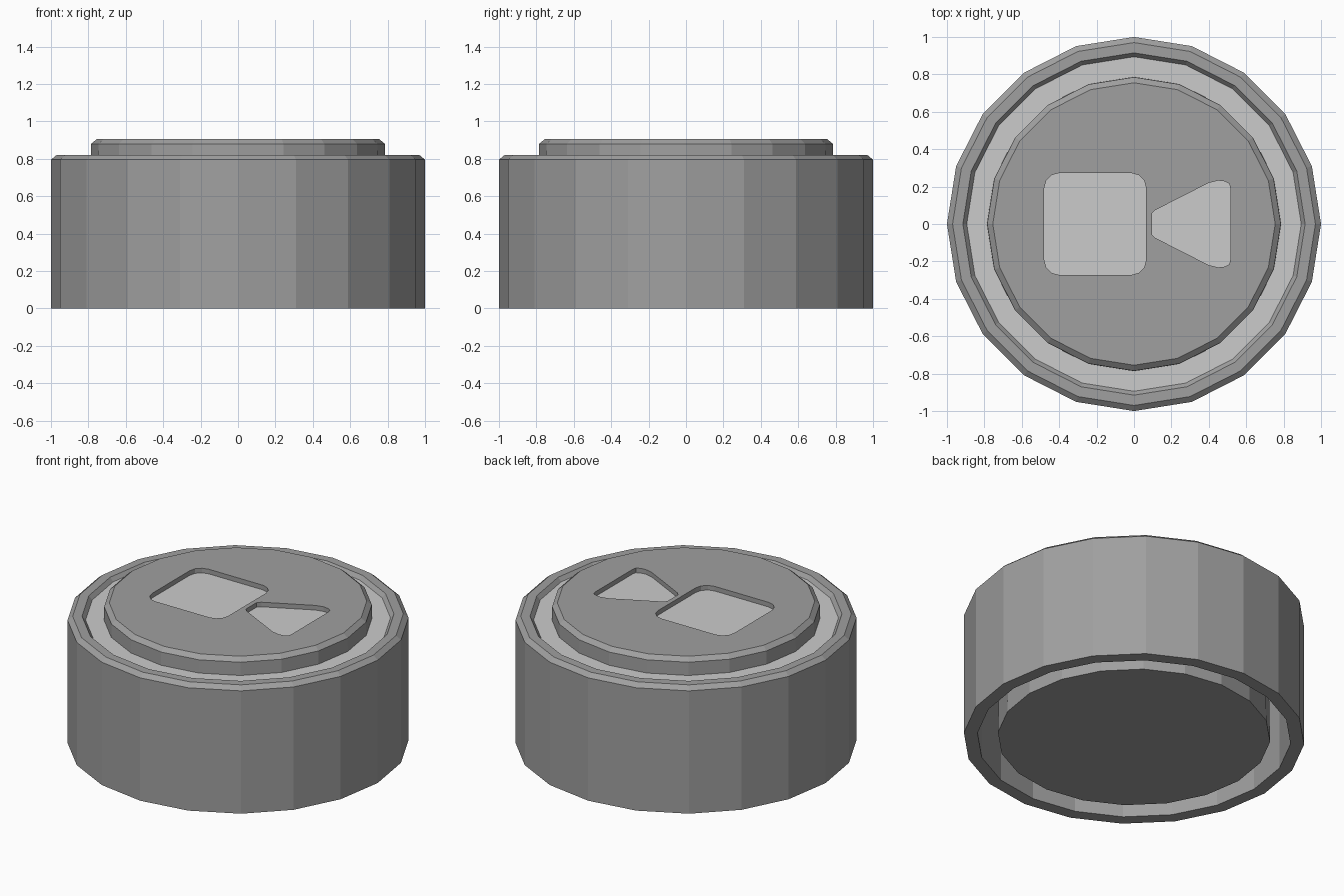
import bpy, bmesh, math

if "Cube" in bpy.data.objects:
    bpy.data.objects.remove(bpy.data.objects["Cube"])

SIDES = 20


def material(name, grey):
    m = bpy.data.materials.new(name)
    m.diffuse_color = (grey, grey, grey, 1)
    m.use_nodes = True
    m.node_tree.nodes["Principled BSDF"].inputs["Base Color"].default_value = m.diffuse_color
    return m


dark = material("dark_grey", 0.35)
light = material("light_grey", 0.8)


def finish(bm, name, mat):
    me = bpy.data.meshes.new(name)
    bm.to_mesh(me)
    bm.free()
    ob = bpy.data.objects.new(name, me)
    bpy.context.collection.objects.link(ob)
    me.materials.append(mat)
    return ob


def lathe(name, profile, mat, closed=False, caps=False):
    """Revolve (radius, z) points listed from the outside bottom upwards."""
    bm = bmesh.new()
    rings = [[bm.verts.new((r * math.cos(2 * math.pi * i / SIDES),
                            r * math.sin(2 * math.pi * i / SIDES), z))
              for i in range(SIDES)] for r, z in profile]
    pairs = list(zip(rings, rings[1:]))
    if closed:
        pairs.append((rings[-1], rings[0]))
    for a, b in pairs:
        for i in range(SIDES):
            j = (i + 1) % SIDES
            bm.faces.new((a[i], a[j], b[j], b[i]))
    if caps:
        bm.faces.new(rings[0][::-1])
        bm.faces.new(rings[-1])
    return finish(bm, name, mat)


def plate(name, outline, z, mat, height=0):
    bm = bmesh.new()
    face = bm.faces.new([bm.verts.new((x, y, z)) for x, y in outline])
    if height:
        res = bmesh.ops.extrude_face_region(bm, geom=[face], use_keep_orig=True)
        top = [g for g in res["geom"] if isinstance(g, bmesh.types.BMVert)]
        bmesh.ops.translate(bm, verts=top, vec=(0, 0, height))
    bmesh.ops.recalc_face_normals(bm, faces=bm.faces)
    if not height:
        face.normal_update()
        if face.normal.z < 0:
            face.normal_flip()
    return finish(bm, name, mat)


# Outer collar with bevelled rim
lathe("outer_collar", [(1, 0), (1, 0.795), (0.97, 0.82), (0.915, 0.82),
                       (0.89, 0.79), (0.92, 0.74), (0.92, 0)], dark, closed=True)

# Light ring in the gap
lathe("light_ring", [(0.90, 0.795), (0.78, 0.795), (0.78, 0.775), (0.90, 0.775)],
      light, closed=True)

# Push cap, slightly tapered
cap = lathe("push_cap", [(0.80, 0.01), (0.785, 0.88), (0.755, 0.905)], dark, caps=True)

# Recessed symbol: rounded square and a flared wedge
cx, half, rad = -0.2075, 0.2725, 0.08
square = []
for q, (sx, sy) in enumerate([(1, 1), (-1, 1), (-1, -1), (1, -1)]):
    for k in range(4):
        a = math.radians(90 * q + 30 * k)
        square.append((cx + sx * (half - rad) + rad * math.cos(a),
                       sy * (half - rad) + rad * math.sin(a)))
upper = [(0.515, 0.19), (0.51, 0.215), (0.485, 0.228), (0.45, 0.232), (0.40, 0.22),
         (0.115, 0.075), (0.095, 0.055)]
wedge = upper + [(x, -y) for x, y in reversed(upper)]

for name, outline in (("square", square), ("wedge", wedge)):
    cutter = plate(name + "_cutter", outline, 0.873, dark, 0.2)
    cutter.hide_render = True
    cutter.hide_set(True)
    mod = cap.modifiers.new(name + "_recess", "BOOLEAN")
    mod.operation = "DIFFERENCE"
    mod.solver = "EXACT"
    mod.object = cutter
    plate(name + "_inlay", outline, 0.875, light)
